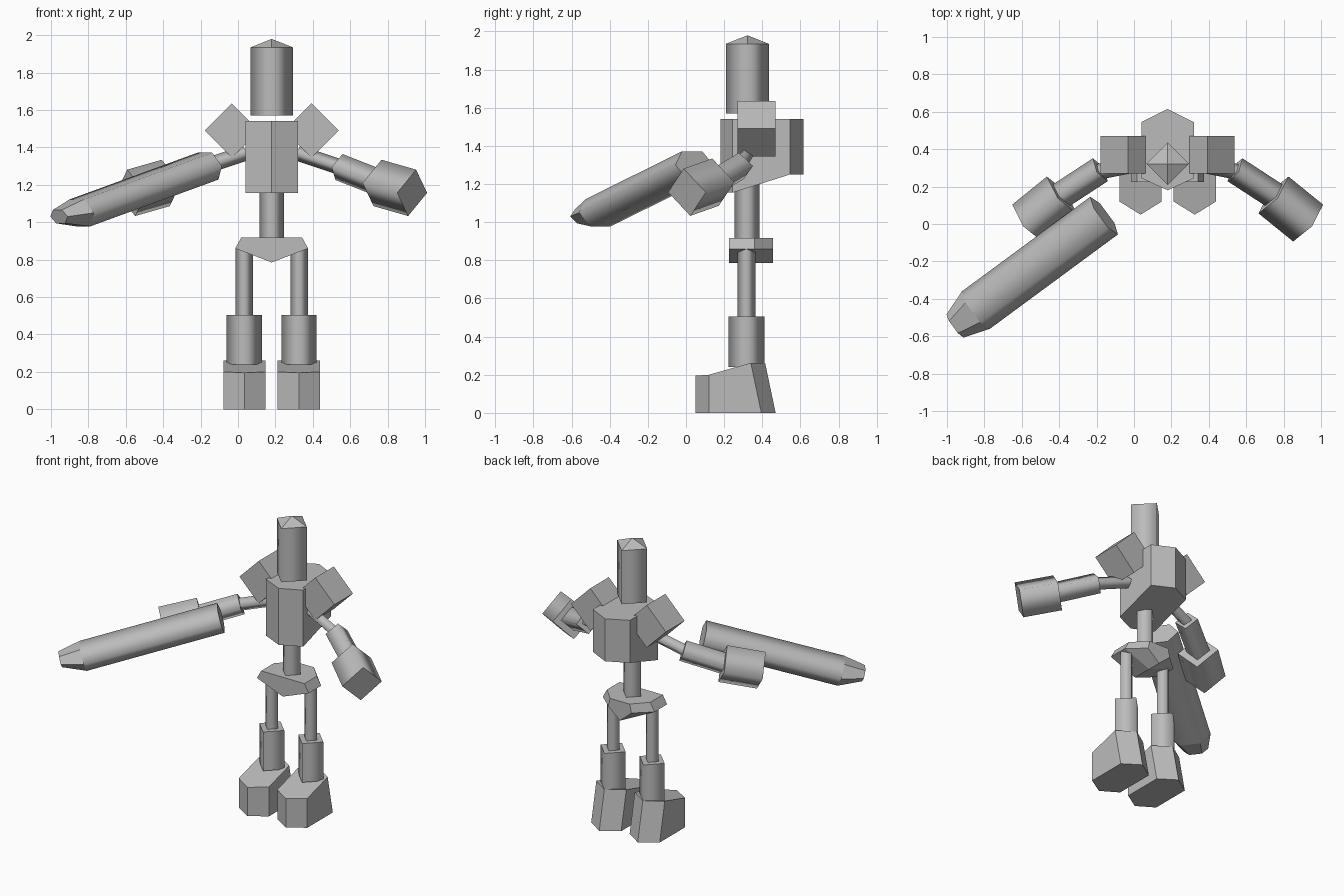
import bpy, math
from mathutils import Vector

if "Cube" in bpy.data.objects:
    bpy.data.objects.remove(bpy.data.objects["Cube"])

mat = bpy.data.materials.new("plain_grey")
mat.diffuse_color = (0.5, 0.5, 0.5, 1)
mat.use_nodes = True
mat.node_tree.nodes["Principled BSDF"].inputs["Base Color"].default_value = mat.diffuse_color
CX = 0.18   # mirror line of the body


def loft(name, rings, apex=None, smooth=True):
    """Join rings of points into a closed solid, optionally ending in a point."""
    n = len(rings[0])
    verts = [tuple(p) for r in rings for p in r]
    faces = [list(range(n))[::-1]]
    for k in range(len(rings) - 1):
        a, b = k * n, (k + 1) * n
        faces += [[a + i, a + (i + 1) % n, b + (i + 1) % n, b + i] for i in range(n)]
    sides = len(faces)
    last = (len(rings) - 1) * n
    if apex:
        verts.append(apex)
        faces += [[last + i, last + (i + 1) % n, len(verts) - 1] for i in range(n)]
    else:
        faces.append(list(range(last, last + n)))
    me = bpy.data.meshes.new(name)
    me.from_pydata(verts, [], faces)
    me.materials.append(mat)
    for i, p in enumerate(me.polygons):
        p.use_smooth = smooth and 1 <= i < sides
    ob = bpy.data.objects.new(name, me)
    bpy.context.collection.objects.link(ob)
    # consistent outward normals
    import bmesh
    bm = bmesh.new()
    bm.from_mesh(me)
    bmesh.ops.recalc_face_normals(bm, faces=bm.faces)
    bm.to_mesh(me)
    bm.free()
    return ob


def section(c, axis, shape):
    """Place (sideways, up) points around c, square to the axis."""
    d = Vector(axis).normalized()
    ref = Vector((0, 0, 1)) if abs(d.z) < 0.9 else Vector((0, 1, 0))
    side = d.cross(ref).normalized()
    up = side.cross(d)
    return [Vector(c) + side * u + up * v for u, v in shape]


def diamond(r):
    return [(r, 0), (0, r), (-r, 0), (0, -r)]


def rod(name, a, b, r, **kw):
    axis = Vector(b) - Vector(a)
    return loft(name, [section(a, axis, diamond(r)), section(b, axis, diamond(r))], **kw)


def hexagon(cx, w, ys, zs):
    """Plan with a point at the front and back; ys, zs run front to back."""
    f, sf, sb, b = ys
    zf, zsf, zsb, zb = zs
    return [(cx, f, zf), (cx + w, sf, zsf), (cx + w, sb, zsb),
            (cx, b, zb), (cx - w, sb, zsb), (cx - w, sf, zsf)]


# head, spine and torso
rod("head", (CX, 0.322, 1.57), (CX, 0.322, 1.935), 0.113, apex=(CX, 0.322, 1.98))
rod("spine", (CX, 0.32, 0.88), (CX, 0.32, 1.2), 0.066)
ys = (0.18, 0.245, 0.545, 0.615)
loft("torso", [hexagon(CX, 0.14, ys, (1.155, 1.155, 1.25, 1.25)),
               hexagon(CX, 0.14, ys, (1.54,) * 4)], smooth=False)

# pelvis: wedge profile, narrowing at the back
prof = [(-0.195, 0.86), (0, 0.785), (0.195, 0.86), (0.163, 0.917), (-0.163, 0.917)]
loft("pelvis", [[(CX + x * s, y, z) for x, z in prof]
                for y, s in ((0.225, 1), (0.36, 1), (0.455, 0.45))], smooth=False)

for s, tag in ((1, "left"), (-1, "right")):
    def m(x, y, z):
        return (CX + s * (x - CX), y, z)

    # shoulder block, standing on its edge
    sh = [(0.145, 0), (0, 0.145), (-0.145, 0), (0, -0.145)]
    loft(tag + "_shoulder", [[m(0.393 + u, y, 1.49 + v) for u, v in sh]
                             for y in (0.27, 0.47)], smooth=False)
    # arm
    rod(tag + "_upper_arm", m(0.32, 0.325, 1.37), m(0.56, 0.277, 1.29), 0.042)
    rod(tag + "_forearm", m(0.54, 0.29, 1.295), m(0.77, 0.14, 1.205), 0.073)
    rod(tag + "_hand", m(0.746, 0.155, 1.21), m(0.931, 0.005, 1.157), 0.127)
    # leg
    x = CX + s * 0.147
    rod(tag + "_thigh", (x, 0.317, 0.45), (x, 0.317, 0.86), 0.047)
    rod(tag + "_shin", (x, 0.317, 0.24), (x, 0.317, 0.505), 0.094)
    # foot with sloping toe
    x = CX + s * 0.145
    loft(tag + "_foot", [hexagon(x, 0.113, (0.05, 0.12, 0.395, 0.47), (0,) * 4),
                         hexagon(x, 0.113, (0.05, 0.12, 0.34, 0.415),
                                 (0.195, 0.2, 0.262, 0.262))], smooth=False)

# long flattened barrel with tapered muzzle
back, front, tip = (-0.16, 0.045, 1.30), (-0.845, -0.46, 1.05), (-0.957, -0.545, 1.03)
axis = Vector(front) - Vector(back)
hexa = [(0.125, 0), (0.065, 0.075), (-0.065, 0.075), (-0.125, 0), (-0.065, -0.075), (0.065, -0.075)]
loft("barrel", [section(back, axis, hexa), section(front, axis, hexa)])
loft("muzzle", [section(front, axis, hexa),
                section(tip, axis, [(u * 0.62, v * 0.5) for u, v in hexa])], smooth=False)
